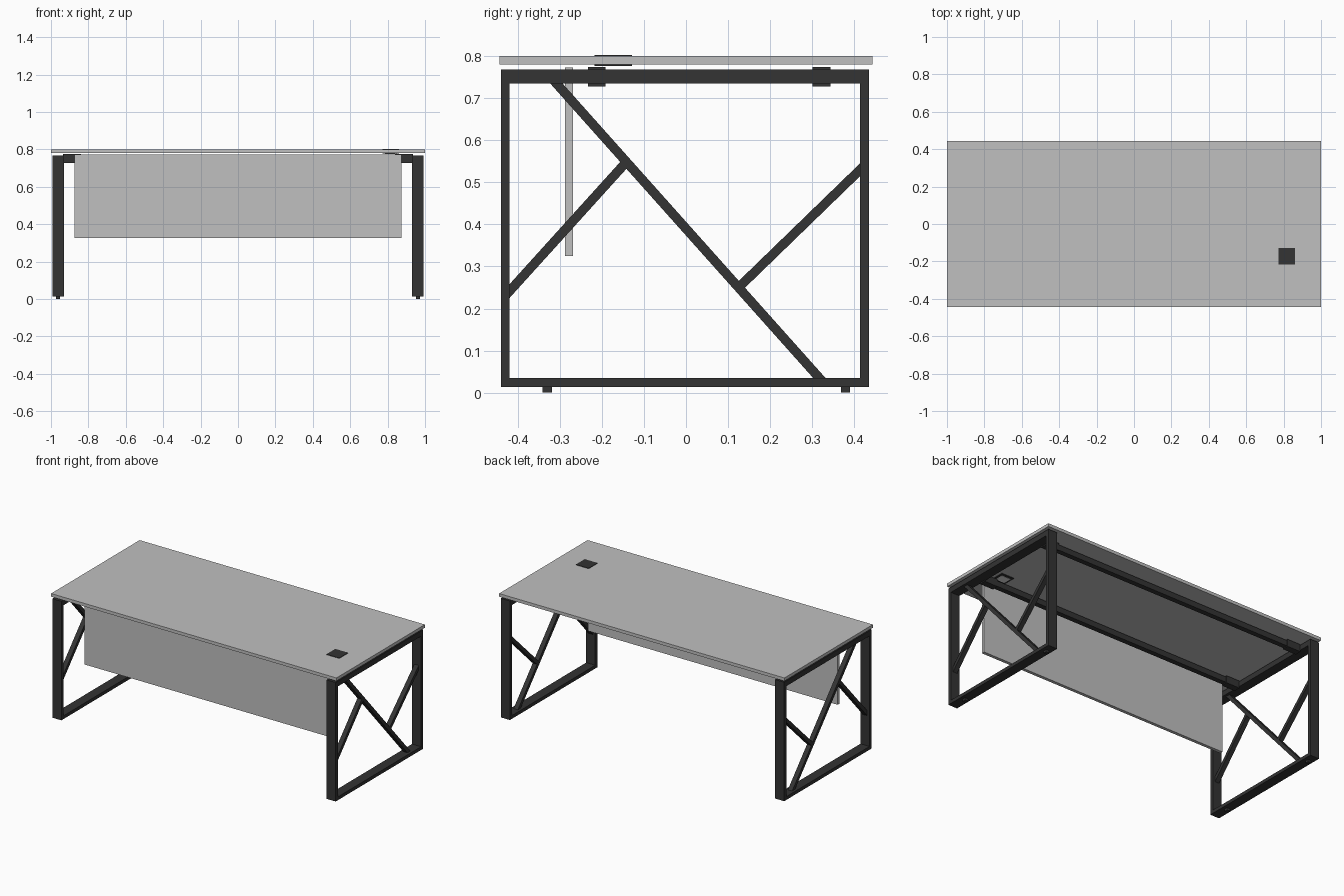
import bpy
import math
from mathutils import Vector

cube = bpy.data.objects.get("Cube")
if cube:
    bpy.data.objects.remove(cube, do_unlink=True)


def material(name, value):
    mat = bpy.data.materials.new(name)
    mat.use_nodes = True
    colour = (value, value, value, 1)
    mat.diffuse_color = colour
    mat.node_tree.nodes["Principled BSDF"].inputs["Base Color"].default_value = colour
    return mat


grey = material("light grey board", 0.53)
dark = material("charcoal metal", 0.033)
white = material("white", 0.9)


def box(name, xs, ys, zs, mat):
    """Box between the low and high limits on each axis."""
    spans = (xs, ys, zs)
    bpy.ops.mesh.primitive_cube_add(size=1, location=[(a + b) / 2 for a, b in spans])
    obj = bpy.context.object
    obj.name = name
    obj.scale = [b - a for a, b in spans]
    bpy.ops.object.transform_apply(location=False, rotation=False, scale=True)
    obj.data.materials.append(mat)
    return obj


def brace(name, x, start, end, width=0.022, depth=0.03):
    """Slanted bar in the plane of a side frame, from (y, z) to (y, z)."""
    a, b = Vector((x, *start)), Vector((x, *end))
    half = (b - a).length / 2
    obj = box(name, (-depth / 2, depth / 2), (-half, half), (-width / 2, width / 2), dark)
    obj.location = (a + b) / 2
    obj.rotation_euler.x = math.atan2(b.z - a.z, b.y - a.y)


# Desktop and front screen
box("desktop", (-1, 1), (-0.443, 0.443), (0.78, 0.8), grey)
box("modesty_panel", (-0.875, 0.875), (-0.288, -0.268), (0.325, 0.773), grey)

# Cable outlet: cap on top, collar and pale insert underneath
box("cable_cap", (0.772, 0.862), (-0.217, -0.128), (0.799, 0.803), dark)
box("cable_collar", (0.772, 0.862), (-0.217, -0.128), (0.777, 0.781), dark)
box("cable_insert", (0.785, 0.848), (-0.2, -0.145), (0.776, 0.778), white)

# Side frames with feet and braces
for side, sign in (("left", 1), ("right", -1)):
    xs = sorted((sign * 0.93, sign * 0.993))
    mid = sum(xs) / 2
    box(side + "_front_post", xs, (-0.44, -0.419), (0.014, 0.768), dark)
    box(side + "_back_post", xs, (0.414, 0.435), (0.014, 0.768), dark)
    box(side + "_bottom_rail", xs, (-0.42, 0.415), (0.014, 0.035), dark)
    box(side + "_top_rail", xs, (-0.42, 0.415), (0.735, 0.768), dark)
    brace(side + "_long_brace", mid, (-0.317, 0.745), (0.325, 0.026))
    brace(side + "_front_brace", mid, (-0.428, 0.232), (-0.142, 0.548))
    brace(side + "_back_brace", mid, (0.125, 0.25), (0.422, 0.538))
    for end, y in (("front", -0.33), ("back", 0.379)):
        box(f"{side}_{end}_foot", (mid - 0.011, mid + 0.011),
            (y - 0.011, y + 0.011), (0, 0.016), dark)

# Long beams with end sleeves that join the side frames
for end, y in (("front", -0.212), ("back", 0.322)):
    box(end + "_beam", (-0.93, 0.93), (y - 0.016, y + 0.016), (0.733, 0.768), dark)
    for side, sign in (("left", 1), ("right", -1)):
        xs = sorted((sign * 0.84, sign * 0.935))
        box(f"{side}_{end}_sleeve", xs, (y - 0.021, y + 0.021), (0.728, 0.774), dark)
